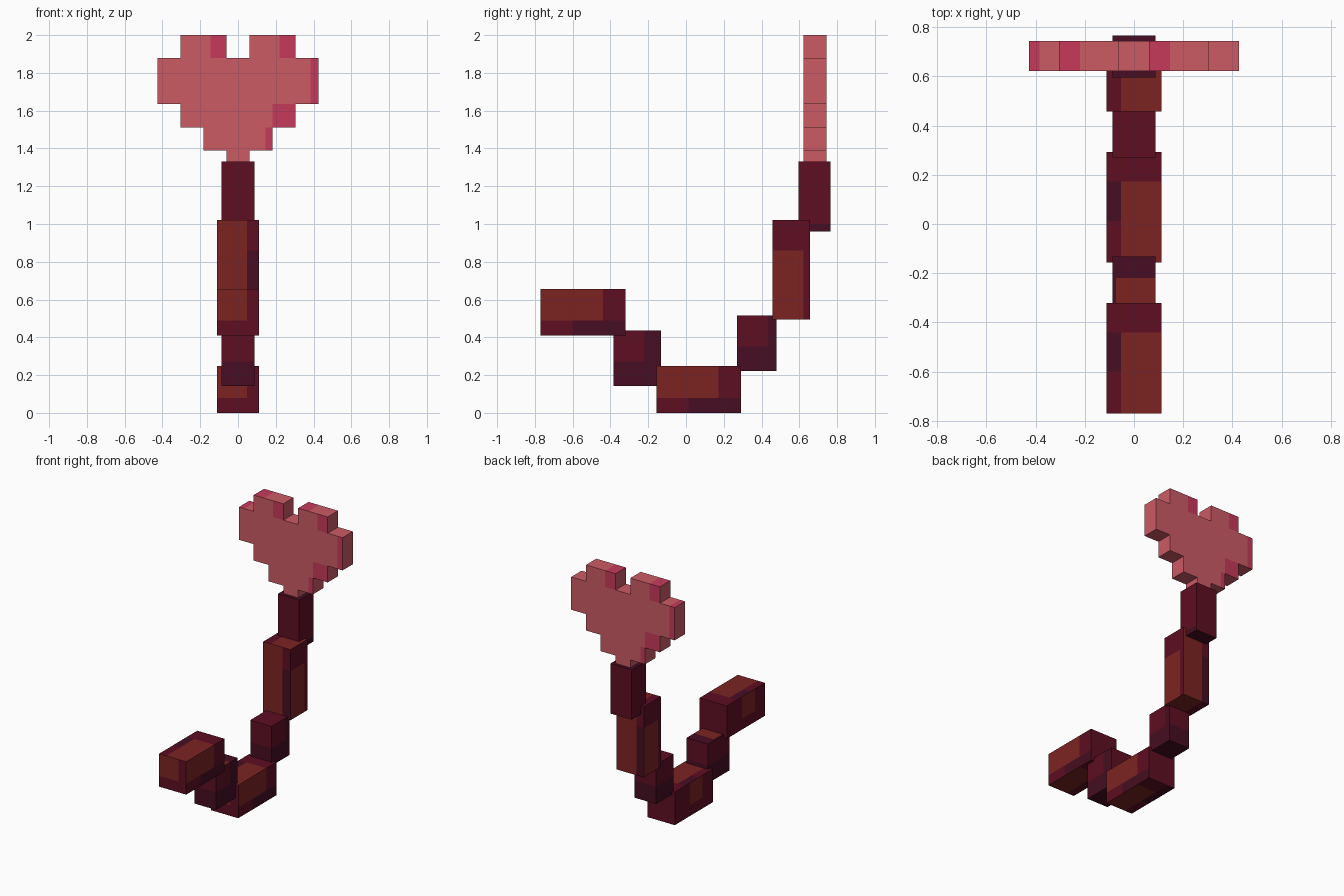
import bpy, bmesh
from mathutils import Vector

if "Cube" in bpy.data.objects:
    bpy.data.objects.remove(bpy.data.objects["Cube"])


def material(name, rgb):
    linear = []
    for c in rgb:
        c /= 255
        linear.append(c / 12.92 if c < 0.04 else ((c + 0.055) / 1.055) ** 2.4)
    m = bpy.data.materials.new(name)
    m.use_nodes = True
    m.diffuse_color = (*linear, 1)
    m.node_tree.nodes["Principled BSDF"].inputs["Base Color"].default_value = (*linear, 1)
    return m


MAROON, DARK, RUST, PINK, CRIMSON = range(5)
PALETTE = [material("maroon", (94, 14, 34)), material("dark_maroon", (70, 13, 34)),
           material("rust", (124, 36, 34)), material("pink", (204, 91, 101)),
           material("crimson", (198, 58, 91))]


def direction(normal):
    axis = max(range(3), key=lambda i: abs(normal[i]))
    return ("+" if normal[axis] > 0 else "-") + "xyz"[axis]


def finish(name, bm, rule):
    """Paint each face by its direction and centre, then make the object."""
    bmesh.ops.recalc_face_normals(bm, faces=bm.faces[:])
    for f in bm.faces:
        f.material_index = rule(direction(f.normal), f.calc_center_median())
    mesh = bpy.data.meshes.new(name)
    bm.to_mesh(mesh)
    bm.free()
    for m in PALETTE:
        mesh.materials.append(m)
    bpy.context.collection.objects.link(bpy.data.objects.new(name, mesh))


def block(name, half, ys, zs, cuts, rule):
    """Box cut at offsets from its lowest corner, painted by a rule on offsets."""
    low = Vector((-half, ys[0], zs[0]))
    size = Vector((half, ys[1], zs[1])) - low
    bm = bmesh.new()
    bmesh.ops.create_cube(bm, size=1)
    for v in bm.verts:
        v.co = [low[i] + (v.co[i] + 0.5) * size[i] for i in range(3)]
    for axis, offsets in enumerate(cuts):
        normal = Vector([float(i == axis) for i in range(3)])
        for d in offsets:
            bmesh.ops.bisect_plane(bm, geom=bm.verts[:] + bm.edges[:] + bm.faces[:],
                                   plane_co=low + normal * d, plane_no=normal)
    finish(name, bm, lambda d, c: rule(d, c - low))


# Paint rules
def lying(d, p):
    if d == "+y":
        return MAROON
    if d == "-y":
        return RUST if p.x < 0.16 and p.z > 0.08 else MAROON
    if d == "-x":
        return RUST if 0.12 < p.y < 0.27 and p.z > 0.08 else MAROON
    margin = p.z < 0.08 if d == "+x" else p.x < 0.06
    if margin:
        return DARK if p.y > 0.17 and (d != "+z" or p.y < 0.33) else MAROON
    return RUST if p.y < 0.33 else MAROON


def upright(d, p):
    if d[1] == "z":
        return RUST if p.x > 0.06 else MAROON
    if d[1] == "x":
        inner = p.y < 0.165 if d == "+x" else p.y > 0.035
        return RUST if inner and p.z < 0.365 else MAROON
    if (p.x < 0.16) if d == "-y" else (p.x > 0.06):
        return RUST
    return MAROON if p.z > 0.365 else DARK


def joint(d, p):
    if d == "-z":
        return DARK
    if d == "+z":
        return MAROON
    if p.z < 0.13 or (d == "+x" and p.y > 0.165):
        return DARK
    return MAROON


def front_joint(d, p):
    if d == "+z":
        return RUST if p.y < 0.165 and p.x > 0.015 else DARK
    return joint(d, p)


def cap(d, p):
    return DARK if d[1] == "z" or (d == "+x" and p.z < 0.04) else MAROON


# Stem blocks, from the front tip to the top
lying_cuts = ([0.06, 0.16], [0.12, 0.17, 0.27, 0.33], [0.08])
joint_cuts = ([0.015], [0.165], [0.13])
block("stem_front_end", 0.112, (-0.77, -0.32), (0.41, 0.655), lying_cuts, lying)
block("stem_front_joint", 0.088, (-0.385, -0.133), (0.143, 0.435), joint_cuts, front_joint)
block("stem_base", 0.112, (-0.157, 0.292), (0, 0.247), lying_cuts, lying)
block("stem_back_joint", 0.088, (0.27, 0.478), (0.222, 0.515), joint_cuts, joint)
block("stem_upright", 0.112, (0.457, 0.657), (0.495, 1.022),
      ([0.06, 0.16], [0.035, 0.165], [0.365]), upright)
block("stem_top", 0.088, (0.595, 0.766), (0.96, 1.332), ([], [], [0.04]), cap)

# Stepped heart: rows of (top, bottom, filled spans) in cells, extruded
U = 0.122
ROWS = [(0, 1, [(-2.5, -0.5), (0.5, 2.5)]), (1, 3, [(-3.5, 3.5)]),
        (3, 4, [(-2.5, 2.5)]), (4, 5, [(-1.5, 1.5)]), (5, 6, [(-0.5, 0.5)])]
FRONT_SHADE = [(0, -1.2, -0.5), (0, 1.8, 2.5), (1, 3.15, 3.5), (3, 1.5, 2.5), (4, 1.2, 1.5)]
TOP_SHADE = [(0, -2.5, -1.8), (0, 0.5, 1.2), (1, -3.5, -3.15)]
edges = {e for r in ROWS for s in r[2] for e in s} | {1.2, 1.8, 3.15}
columns = sorted(edges | {-e for e in edges})

bm = bmesh.new()
for top, bottom, spans in ROWS:
    for a, b in zip(columns, columns[1:]):
        if any(s <= a and b <= e for s, e in spans):
            corners = ((a, top), (a, bottom), (b, bottom), (b, top))
            bm.faces.new([bm.verts.new((x * U, 0.621, 2 - t * U)) for x, t in corners])
bmesh.ops.remove_doubles(bm, verts=bm.verts[:], dist=0.0001)
grown = bmesh.ops.extrude_face_region(bm, geom=bm.faces[:], use_keep_orig=True)["geom"]
bmesh.ops.translate(bm, verts=[g for g in grown if isinstance(g, bmesh.types.BMVert)],
                    vec=(0, U, 0))


def heart_paint(d, c):
    x, depth = c.x / U, (2 - c.z) / U
    if d[1] == "y":
        x = x if d == "-y" else -x
        row = next(r[0] for r in ROWS if r[0] < depth < r[1])
        return CRIMSON if any(r == row and a < x < b for r, a, b in FRONT_SHADE) else PINK
    if d == "+z":
        return CRIMSON if any(abs(r - depth) < 0.1 and a < x < b
                              for r, a, b in TOP_SHADE) else PINK
    return PINK


finish("heart", bm, heart_paint)
